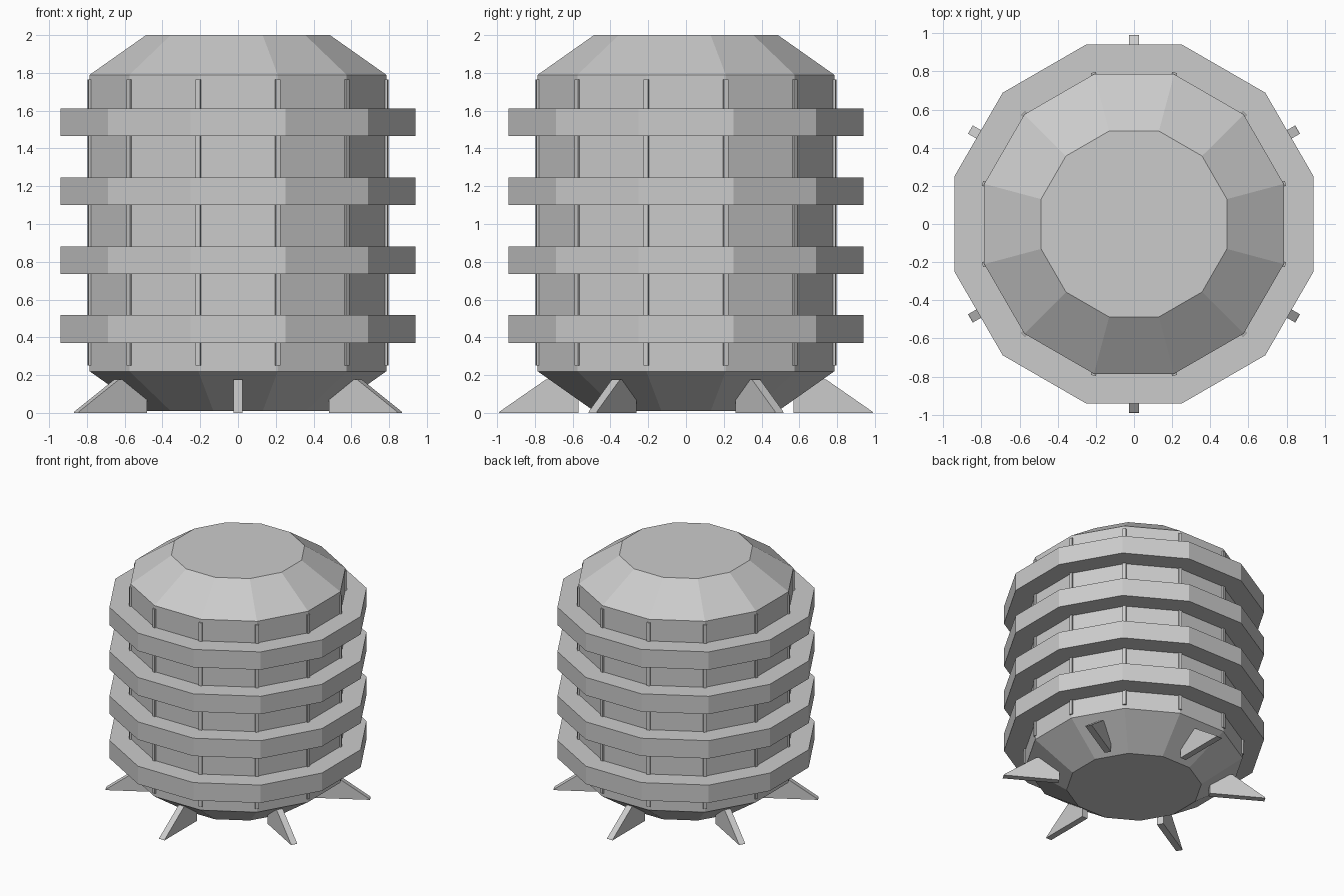
import bpy, bmesh, math
from mathutils import Matrix, Vector

if "Cube" in bpy.data.objects:
    bpy.data.objects.remove(bpy.data.objects["Cube"], do_unlink=True)

SIDES = 12
CORNER = math.cos(math.pi / SIDES)

grey = bpy.data.materials.new("light_grey")
grey.use_nodes = True
grey.diffuse_color = (0.6, 0.6, 0.6, 1)
grey.node_tree.nodes["Principled BSDF"].inputs["Base Color"].default_value = (0.6, 0.6, 0.6, 1)


def finish(name, bm):
    bmesh.ops.recalc_face_normals(bm, faces=bm.faces)
    mesh = bpy.data.meshes.new(name)
    bm.to_mesh(mesh)
    bm.free()
    mesh.materials.append(grey)
    obj = bpy.data.objects.new(name, mesh)
    bpy.context.collection.objects.link(obj)
    return obj


def prism_stack(name, profile):
    """Closed twelve-sided solid from (distance to flat side, height) pairs."""
    bm = bmesh.new()
    loops = []
    for flat, z in profile:
        r = flat / CORNER
        angles = [2 * math.pi * (i + 0.5) / SIDES for i in range(SIDES)]
        loops.append([bm.verts.new((r * math.cos(a), r * math.sin(a), z)) for a in angles])
    for low, high in zip(loops, loops[1:]):
        for i in range(SIDES):
            j = (i + 1) % SIDES
            bm.faces.new((low[i], low[j], high[j], high[i]))
    bm.faces.new(loops[0][::-1])
    bm.faces.new(loops[-1])
    return finish(name, bm)


def slab(name, outline, width, angle):
    """Radial plate: outline of (radius, height) points, given a width."""
    bm = bmesh.new()
    face = bm.faces.new([bm.verts.new((r, -width / 2, z)) for r, z in outline])
    moved = bmesh.ops.extrude_face_region(bm, geom=[face])["geom"]
    verts = [v for v in moved if isinstance(v, bmesh.types.BMVert)]
    bmesh.ops.translate(bm, verts=verts, vec=Vector((0, width, 0)))
    bm.transform(Matrix.Rotation(angle, 4, "Z"))
    return finish(name, bm)


# Tank with sloped base and sloped roof
prism_stack("tank_body", [(0.487, 0.01), (0.785, 0.22), (0.785, 1.79), (0.487, 2.0)])

# Four wide bands around the tank
for n in range(4):
    z = 0.37 + n * 0.365
    prism_stack(f"band_{n + 1}", [(0.94, z), (0.94, z + 0.147)])

# Thin upright strips on the tank corners
for n in range(SIDES):
    slab(f"corner_strip_{n + 1}", [(0.797, 0.25), (0.822, 0.25), (0.822, 1.765), (0.797, 1.765)],
         0.026, math.radians(15 + 30 * n))

# Six wedge feet around the base
for n in range(6):
    slab(f"wedge_foot_{n + 1}", [(0.57, 0), (0.99, 0), (0.985, 0.008), (0.74, 0.178), (0.57, 0.178)],
         0.05, math.radians(30 + 60 * n))
